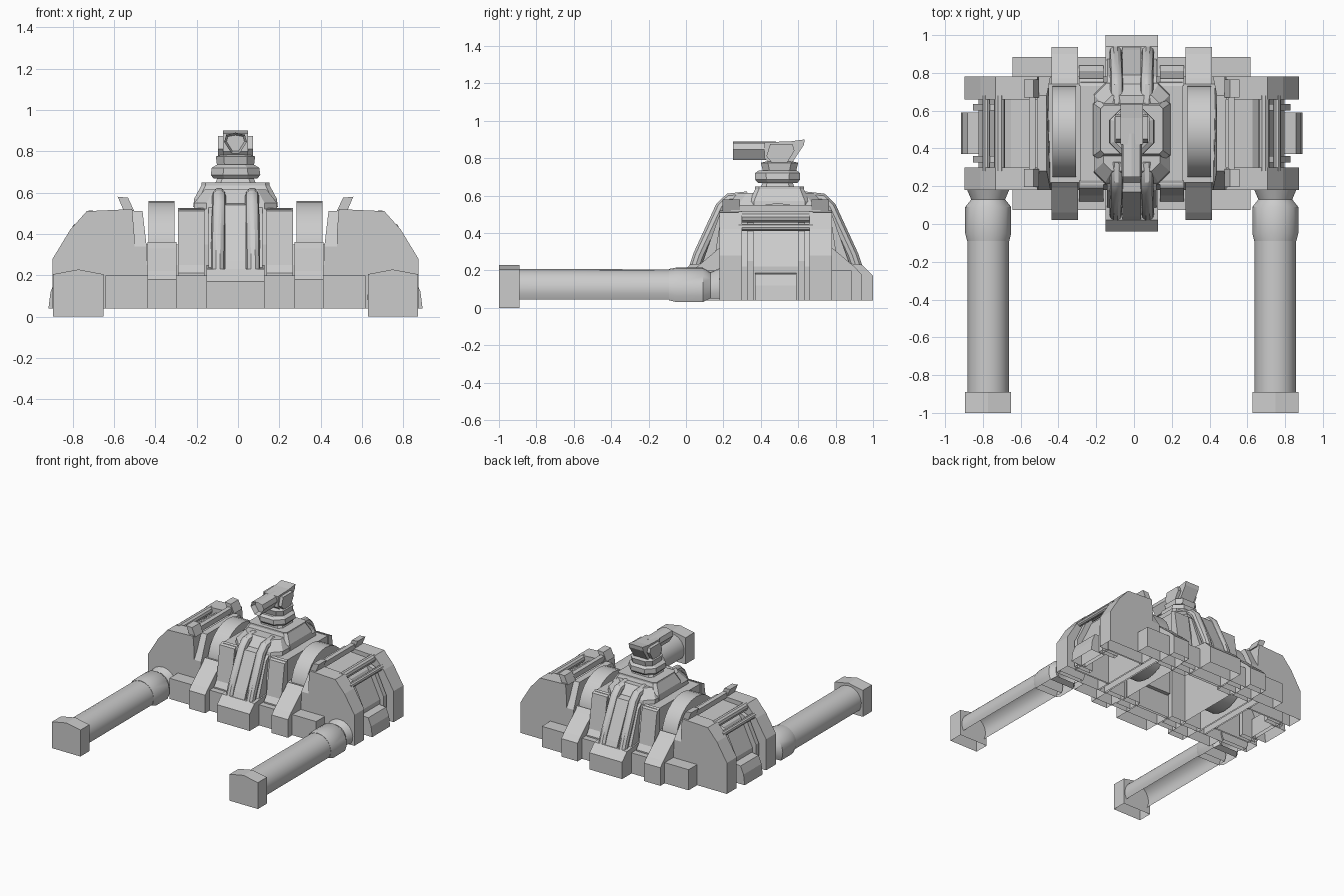
import bpy, bmesh
from math import sin, cos, pi, radians
from mathutils import Vector

if "Cube" in bpy.data.objects:
    bpy.data.objects.remove(bpy.data.objects["Cube"])

# All parts are modelled around the hull centre, then mirrored left/right and front/back
CENTRE = (-0.012, 0.48, 0.0)


def finish(name, bm, mx=False, my=False, smooth=False, open_bottom=True):
    bmesh.ops.recalc_face_normals(bm, faces=bm.faces)
    if open_bottom:
        low = [f for f in bm.faces
               if f.normal.z < -0.9 and f.calc_center_median().z < 0.06]
        bmesh.ops.delete(bm, geom=low, context='FACES')
    me = bpy.data.meshes.new(name)
    bm.to_mesh(me)
    bm.free()
    if smooth:
        me.shade_smooth()
        me.set_sharp_from_angle(angle=radians(35))
    ob = bpy.data.objects.new(name, me)
    ob.location = CENTRE
    bpy.context.collection.objects.link(ob)
    if mx or my:
        mod = ob.modifiers.new("mirror", 'MIRROR')
        mod.use_axis = (mx, my, False)
        mod.use_mirror_merge = False
    return ob


def loft(name, rings, **kw):
    bm = bmesh.new()
    rows = [[bm.verts.new(p) for p in r] for r in rings]
    n = len(rows[0])
    for a, b in zip(rows, rows[1:]):
        for i in range(n):
            bm.faces.new((a[i], a[(i + 1) % n], b[(i + 1) % n], b[i]))
    bm.faces.new(rows[0])
    bm.faces.new(rows[-1])
    return finish(name, bm, **kw)


def along_x(name, yz, a, b, **kw):
    return loft(name, [[(x, y, z) for y, z in yz] for x in (a, b)], **kw)


def along_y(name, xz, a, b, **kw):
    return loft(name, [[(x, y, z) for x, z in xz] for y in (a, b)], **kw)


def box(name, x, y, z, **kw):
    return along_y(name, [(x[0], z[0]), (x[1], z[0]), (x[1], z[1]), (x[0], z[1])],
                   y[0], y[1], **kw)


def stack(name, levels, chamfer=0.3, yc=0.0, **kw):
    # chamfered rectangles (half width, half depth, z) stacked upward
    rings = []
    for hx, hy, z in levels:
        c = min(hx, hy) * chamfer
        ring = [(hx, hy - c), (hx - c, hy), (c - hx, hy), (-hx, hy - c),
                (-hx, c - hy), (c - hx, -hy), (hx - c, -hy), (hx, c - hy)]
        rings.append([(x, y + yc, z) for x, y in ring])
    return loft(name, rings, **kw)


def pipe(name, path, r, sides=10, **kw):
    pts = [Vector(p) for p in path]
    rings = []
    for i, p in enumerate(pts):
        t = (pts[min(i + 1, len(pts) - 1)] - pts[max(i - 1, 0)]).normalized()
        # all pipes run in a yz plane, so x is always a cross axis
        u = Vector((1, 0, 0))
        v = t.cross(u).normalized()
        rings.append([p + r * (u * cos(2 * pi * k / sides) + v * sin(2 * pi * k / sides))
                      for k in range(sides)])
    return loft(name, rings, smooth=True, **kw)


# Side pods: four thick end frames, recessed core, corner rods and outer foot blocks
along_y("pod_frame", [(0.49, 0.04), (0.885, 0.04), (0.885, 0.28), (0.80, 0.42), (0.72, 0.51),
                      (0.50, 0.52), (0.49, 0.40)], 0.18, 0.30, mx=True, my=True)
along_y("pod_core", [(0.49, 0.04), (0.81, 0.04), (0.81, 0.22), (0.71, 0.43), (0.64, 0.48),
                     (0.49, 0.49)], -0.19, 0.19, mx=True)
along_y("pod_rib", [(0.70, 0.04), (0.84, 0.04), (0.84, 0.25), (0.75, 0.44), (0.70, 0.46)],
        0.12, 0.155, mx=True, my=True)
pipe("pod_rod_upper", [(0.70, -0.2, 0.485), (0.70, 0.2, 0.485)], 0.03, mx=True)
pipe("pod_rod_lower", [(0.77, -0.2, 0.43), (0.77, 0.2, 0.43)], 0.02, mx=True)
along_y("pod_foot", [(0.78, 0.04), (0.905, 0.04), (0.895, 0.12), (0.87, 0.18), (0.78, 0.19)],
        -0.11, 0.11, mx=True)
# Inner pod wall, leaning slightly away from the arch
loft("pod_inner_wall", [[(xo, y, z) if z < 0.5 else (xo + lean, y, z) for y, z in
                         [(-0.30, 0.04), (0.30, 0.04), (0.30, 0.34), (0.20, 0.51),
                          (-0.20, 0.51), (-0.30, 0.34)]]
                        for xo, lean in ((0.43, 0.02), (0.50, 0.0))], mx=True)

# Roof rails on the pods with raised end clamps
box("roof_rail", (0.51, 0.545), (-0.24, 0.24), (0.51, 0.55), mx=True)
along_y("roof_rail_clamp", [(0.49, 0.51), (0.54, 0.51), (0.57, 0.58), (0.52, 0.575)],
        0.19, 0.285, mx=True, my=True)

# Lower skirt rails and stepped buffer blocks
box("skirt_rail", (-0.63, 0.63), (0.30, 0.405), (0.04, 0.20), my=True)
along_x("arch_buffer", [(0.26, 0.04), (0.458, 0.04), (0.458, 0.18), (0.42, 0.22), (0.29, 0.33),
                        (0.26, 0.36)], 0.285, 0.425, mx=True, my=True)
along_x("centre_buffer", [(0.28, 0.04), (0.52, 0.04), (0.52, 0.17), (0.46, 0.23), (0.28, 0.25)],
        -0.14, 0.14, my=True)

# Low decks and the round arches rising from them
along_x("arch_deck", [(-0.30, 0.04), (0.30, 0.04), (0.30, 0.25), (0.26, 0.35),
                      (-0.26, 0.35), (-0.30, 0.25)], 0.27, 0.44, mx=True)
along_x("round_arch", [(0.01 + 0.245 * cos(k * pi / 12), 0.315 + 0.245 * sin(k * pi / 12))
                       for k in range(24)],
        0.295, 0.42, mx=True, smooth=True, open_bottom=False)

# Central hull with sloped buttresses, ramps and pipe pairs on both ends
along_x("centre_hull", [(-0.30, 0.04), (0.30, 0.04), (0.30, 0.35), (0.27, 0.52),
                        (-0.27, 0.52), (-0.30, 0.35)], -0.27, 0.27)
along_x("buttress", [(0.25, 0.04), (0.36, 0.04), (0.36, 0.21), (0.33, 0.25), (0.29, 0.51),
                     (0.25, 0.525)], 0.15, 0.278, mx=True, my=True)
along_x("centre_ramp", [(0.25, 0.22), (0.40, 0.22), (0.30, 0.50), (0.25, 0.54)],
        -0.13, 0.13, my=True)
along_x("ramp_slab", [(0.25, 0.22), (0.46, 0.22), (0.44, 0.27), (0.31, 0.54), (0.25, 0.55)],
        -0.05, 0.05, my=True)
pipe("exhaust_pipe", [(0.085, 0.43, 0.22), (0.085, 0.41, 0.28), (0.08, 0.29, 0.54),
                      (0.08, 0.25, 0.58), (0.08, 0.15, 0.59)], 0.034, mx=True, my=True)

# Turret pedestal
stack("turret_plinth", [(0.20, 0.27, 0.51), (0.20, 0.26, 0.55), (0.15, 0.20, 0.615)])
stack("turret_base", [(0.205, 0.16, 0.53), (0.20, 0.16, 0.57), (0.165, 0.13, 0.635),
                      (0.165, 0.13, 0.648)], yc=0.02, chamfer=0.15)
stack("turret_neck", [(0.10, 0.09, 0.64), (0.08, 0.075, 0.69)], yc=0.01)
stack("turret_ring", [(0.105, 0.105, 0.668), (0.12, 0.12, 0.685), (0.115, 0.12, 0.72),
                      (0.09, 0.10, 0.735)], yc=0.01, chamfer=0.5)
stack("turret_collar", [(0.09, 0.09, 0.735), (0.095, 0.10, 0.775), (0.06, 0.06, 0.785)],
      yc=0.02, chamfer=0.4)

# Turret head: flared wedge with side cheeks, plus a hollow-ended gun
along_x("turret_head", [(-0.06, 0.80), (-0.03, 0.765), (0.08, 0.765), (0.15, 0.87),
                        (0.155, 0.90), (0.08, 0.89), (-0.06, 0.885)], -0.06, 0.06)
along_x("head_cheek", [(-0.05, 0.81), (-0.02, 0.775), (0.06, 0.775), (0.10, 0.84),
                       (0.09, 0.875), (-0.03, 0.875)], 0.05, 0.085, mx=True)
bm = bmesh.new()
section = [(-0.055, 0.845), (-0.045, 0.88), (0, 0.89), (0.045, 0.88),
           (0.055, 0.845), (0.02, 0.79), (-0.02, 0.79)]
muzzle = bm.faces.new([bm.verts.new((x, 0.0, z)) for x, z in section])
front = bmesh.ops.extrude_face_region(bm, geom=[muzzle])["geom"]
bmesh.ops.translate(bm, vec=(0, -0.23, 0),
                    verts=[g for g in front if isinstance(g, bmesh.types.BMVert)])
tip = [g for g in front if isinstance(g, bmesh.types.BMFace)][0]
bmesh.ops.recalc_face_normals(bm, faces=bm.faces)
bmesh.ops.inset_region(bm, faces=[tip], thickness=0.012)
bmesh.ops.translate(bm, vec=(0, 0.04, 0), verts=tip.verts)
finish("turret_gun", bm, open_bottom=False)

# Long front arms: open-bottomed half tubes with collars and end caps
ARM_X = 0.76


def arm_ring(y, sx, top, bottom=0.045):
    ring = []
    for k in range(15):
        a = radians(-30 + 240 * k / 14)
        t = (sin(a) + 0.5) / 1.5
        ring.append((ARM_X + sx * cos(a), y - 0.48, bottom + (top - bottom) * t))
    return ring


loft("arm_tube", [arm_ring(-0.90, 0.11, 0.208), arm_ring(-0.03, 0.11, 0.205)],
     mx=True, smooth=True)
loft("arm_collar", [arm_ring(-0.09, 0.112, 0.208, 0.04), arm_ring(-0.05, 0.122, 0.215, 0.03),
                    arm_ring(0.09, 0.122, 0.215, 0.03), arm_ring(0.13, 0.09, 0.19, 0.05),
                    arm_ring(0.20, 0.12, 0.22, 0.05)], mx=True, smooth=True)
along_y("arm_end_cap", [(0.64, 0.0), (0.883, 0.0), (0.883, 0.205), (0.76, 0.228), (0.64, 0.205)],
        -1.48, -1.37, mx=True)
